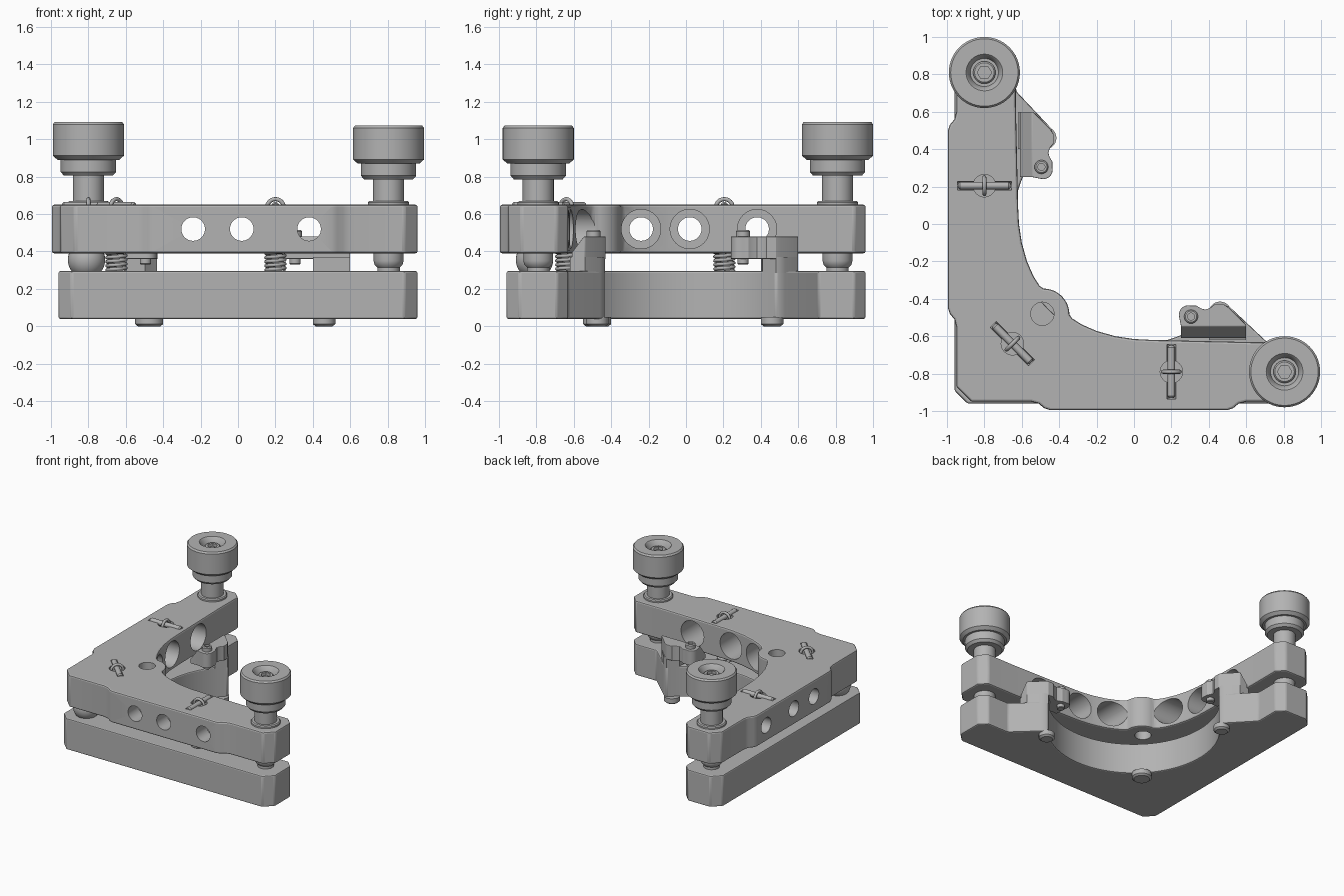
import bpy, bmesh, math
from mathutils import Matrix, Vector

old = bpy.data.objects.get("Cube")
if old:
    bpy.data.objects.remove(old)

grey = bpy.data.materials.new("machined_grey")
grey.use_nodes = True
COLOR = (0.45, 0.45, 0.45, 1)
grey.diffuse_color = COLOR
grey.node_tree.nodes["Principled BSDF"].inputs["Base Color"].default_value = COLOR


def swap(p):
    return (p[1], p[0]) + tuple(p[2:])


def activate(ob):
    bpy.ops.object.select_all(action='DESELECT')
    ob.select_set(True)
    bpy.context.view_layer.objects.active = ob


def smooth(ob):
    activate(ob)
    bpy.ops.object.shade_smooth_by_angle(angle=math.radians(32))


def finish(name, bm):
    bmesh.ops.recalc_face_normals(bm, faces=bm.faces[:])
    me = bpy.data.meshes.new(name)
    bm.to_mesh(me)
    bm.free()
    ob = bpy.data.objects.new(name, me)
    me.materials.append(grey)
    bpy.context.collection.objects.link(ob)
    smooth(ob)
    return ob


def prism(name, outline, z0, z1, bevel=0, slope=None):
    bm = bmesh.new()
    face = bm.faces.new([bm.verts.new((x, y, z0)) for x, y in outline])
    up = bmesh.ops.extrude_face_region(bm, geom=[face])["geom"]
    bmesh.ops.translate(bm, vec=(0, 0, z1 - z0),
                        verts=[v for v in up if isinstance(v, bmesh.types.BMVert)])
    if slope:
        bmesh.ops.bisect_plane(bm, geom=bm.verts[:] + bm.edges[:] + bm.faces[:],
                               plane_co=slope[0], plane_no=slope[1], clear_outer=True)
        bmesh.ops.holes_fill(bm, edges=[e for e in bm.edges if e.is_boundary])
    ob = finish(name, bm)
    if bevel:
        mod = ob.modifiers.new("edge", 'BEVEL')
        mod.width, mod.segments = bevel, 2
        mod.limit_method, mod.angle_limit = 'ANGLE', math.radians(40)
        activate(ob)
        bpy.ops.object.modifier_apply(modifier=mod.name)
        smooth(ob)
    return ob


def lathe(name, profile, at=(0, 0, 0), axis=(0, 0, 1), n=40):
    """Revolve (radius, height) pairs and close both ends."""
    bm = bmesh.new()
    rings = [[bm.verts.new((r * math.cos(math.tau * i / n), r * math.sin(math.tau * i / n), z))
              for i in range(n)] for r, z in profile]
    for a, b in zip(rings, rings[1:]):
        for i in range(n):
            j = (i + 1) % n
            bm.faces.new((a[i], a[j], b[j], b[i]))
    bm.faces.new(rings[0])
    bm.faces.new(rings[-1])
    turn = Vector((0, 0, 1)).rotation_difference(Vector(axis)).to_matrix().to_4x4()
    bm.transform(Matrix.Translation(at) @ turn)
    return finish(name, bm)


def cut(target, cutter):
    mod = target.modifiers.new("cut", 'BOOLEAN')
    mod.operation, mod.solver, mod.object = 'DIFFERENCE', 'EXACT', cutter
    activate(target)
    bpy.ops.object.modifier_apply(modifier=mod.name)
    bpy.data.objects.remove(cutter)


def wire(name, points, radius):
    cu = bpy.data.curves.new(name, 'CURVE')
    cu.dimensions, cu.bevel_depth, cu.bevel_resolution = '3D', radius, 2
    cu.use_fill_caps = True
    sp = cu.splines.new('POLY')
    sp.points.add(len(points) - 1)
    for p, co in zip(sp.points, points):
        p.co = (*co, 1)
    cu.materials.append(grey)
    ob = bpy.data.objects.new(name, cu)
    bpy.context.collection.objects.link(ob)


def arc(cx, cy, r, a0, a1, n):
    return [(cx + r * math.cos(math.radians(a0 + (a1 - a0) * i / n)),
             cy + r * math.sin(math.radians(a0 + (a1 - a0) * i / n))) for i in range(n + 1)]


def both_arms(half):
    return half + [swap(p) for p in reversed(half)]


# Upper plate: L-shaped, raised side pads, lobe in the inner corner
upper_half = [(-.87, -.95), (-.55, -.95), (-.51, -.96), (-.48, -.985), (-.45, -.995),
              (.5, -.995), (.53, -.985), (.56, -.96), (.6, -.95), (.89, -.95),
              (.96, -.88), (.96, -.69), (.9, -.63), (.65, -.632), (.1, -.62), (0, -.615),
              (-.1, -.6), (-.2, -.572), (-.28, -.537), (-.33, -.505), (-.345, -.485)]
upper_half += arc(-.485, -.485, .14, 10, 43, 5)
upper = prism("upper_plate", both_arms(upper_half), .39, .65, .012)

# Stepped cross holes through both arms
for t in (-.24, .02, .38):
    steps = [(.063, -1.1), (.063, -.86), (.105, -.86), (.105, -.3)]
    cut(upper, lathe("cutter", steps, (t, 0, 0.52), (0, 1, 0)))
    cut(upper, lathe("cutter", steps, (0, t, 0.52), (1, 0, 0)))
cut(upper, lathe("cutter", [(.062, .3), (.062, .8)], (-.49, -.48, 0)))

# Springs with hooks and cross pins
for x, y, ang in ((.2, -.79, 90), (-.8, .205, 0), (-.65, -.64, -45)):
    d = Vector((math.cos(math.radians(ang)), math.sin(math.radians(ang)), 0))
    s = Vector((-d.y, d.x, 0))
    c = Vector((x, y, 0))
    cut(upper, lathe("cutter", [(.06, .56), (.06, .8)], c))
    cut(upper, lathe("cutter", [(.024, -.145), (.024, .145)], c + Vector((0, 0, .648)), d, 12))
    lathe("spring_pin", [(.012, -.14), (.02, -.13), (.02, .13), (.012, .14)],
          c + Vector((0, 0, .645)), d, 16)
    hook = [c + s * (.045 * math.cos(a)) + Vector((0, 0, .635 + .045 * math.sin(a)))
            for a in [math.pi * i / 12 for i in range(13)]]
    wire("spring_hook", [hook[0] - Vector((0, 0, .07))] + hook + [hook[-1] - Vector((0, 0, .07))], .011)
    wire("spring", [(x + .05 * math.cos(i * math.tau / 16), y + .05 * math.sin(i * math.tau / 16),
                     .29 + .022 * i / 16) for i in range(16 * 5 + 1)], .01)
smooth(upper)

# Lower plate with a round optic opening
lower_half = [(-.89, -.96), (.89, -.96), (.96, -.89), (.96, -.69), (.9, -.63), (.71, -.63),
              (.53, -.46), (.505, -.44), (.48, -.432)]
lower_half += arc(0, 0, .645, -44, -134, 24)
prism("lower_plate", both_arms(lower_half), .04, .295, .01)

# Clamps: post, overhanging tab with a sloped back, and screw
post = [(.4, -.62), (.6, -.62), (.6, -.54), (.53, -.46), (.505, -.44), (.48, -.432),
        (.455, -.457), (.41, -.498)]
tab = [(.25, -.61), (.6, -.61), (.6, -.54), (.51, -.45), (.48, -.43), (.43, -.43),
       (.405, -.45), (.38, -.458), (.355, -.45), (.335, -.437)]
tab += arc(.29, -.485, .05, 75, 190, 7) + [(.25, -.54)]
for arm, f in (("right", lambda p: p), ("back", swap)):
    prism(arm + "_clamp_post", [f(p) for p in post], .285, .37)
    slope = (f((.4, -.55, .475)), f((0, -.8, .6)))
    prism(arm + "_clamp_tab", [f(p) for p in tab], .36, .48, .008, slope)
    lathe(arm + "_clamp_screw", [(.024, .33), (.03, .335), (.03, .47), (.037, .475), (.037, .508),
                                 (.03, .515), (.019, .515), (.019, .495)], (*f((.305, -.495)), 0), n=24)

# Feet
for x, y, r in ((-.475, -.475, .075), (.46, -.475, .06), (-.475, .46, .06)):
    lathe("foot", [(r - .015, 0), (r, .012), (r, .05)], (x, y, 0), n=32)

# Pivot ball in the corner
ball = [(.1 * math.cos(a), .1 * math.sin(a))
        for a in [math.radians(-85 + 10 * i) for i in range(18)]]
lathe("pivot_ball", ball, (-.81, -.81, .355))

# Adjuster screws: tip, shaft, knob with recessed socket
for name, x, y, h in (("right", .805, -.79, -.02), ("back", -.8, .81, 0)):
    lathe(name + "_adjuster_tip", [(.04, .28), (.06, .295), (.06, .315), (.075, .33), (.08, .35),
                                   (.08, .4)], (x, y, 0))
    lathe(name + "_collar", [(.11, .645), (.11, .662), (.103, .67), (.08, .67)], (x, y, 0))
    lathe(name + "_shaft", [(.083, .64), (.083, .84)], (x, y, 0))
    lathe(name + "_knob", [(.08, .805), (.13, .805), (.148, .825), (.148, .89), (.165, .89),
                           (.19, .912), (.19, 1.08), (.18, 1.093), (.098, 1.093), (.09, 1.085),
                           (.075, 1.04)], (x, y, h), n=56)
    head = lathe(name + "_socket_screw", [(.06, 1.02), (.06, 1.055), (.052, 1.063)], (x, y, h))
    cut(head, lathe("cutter", [(.038, 1.035), (.038, 1.2)], (x, y, h), n=6))
    smooth(head)
